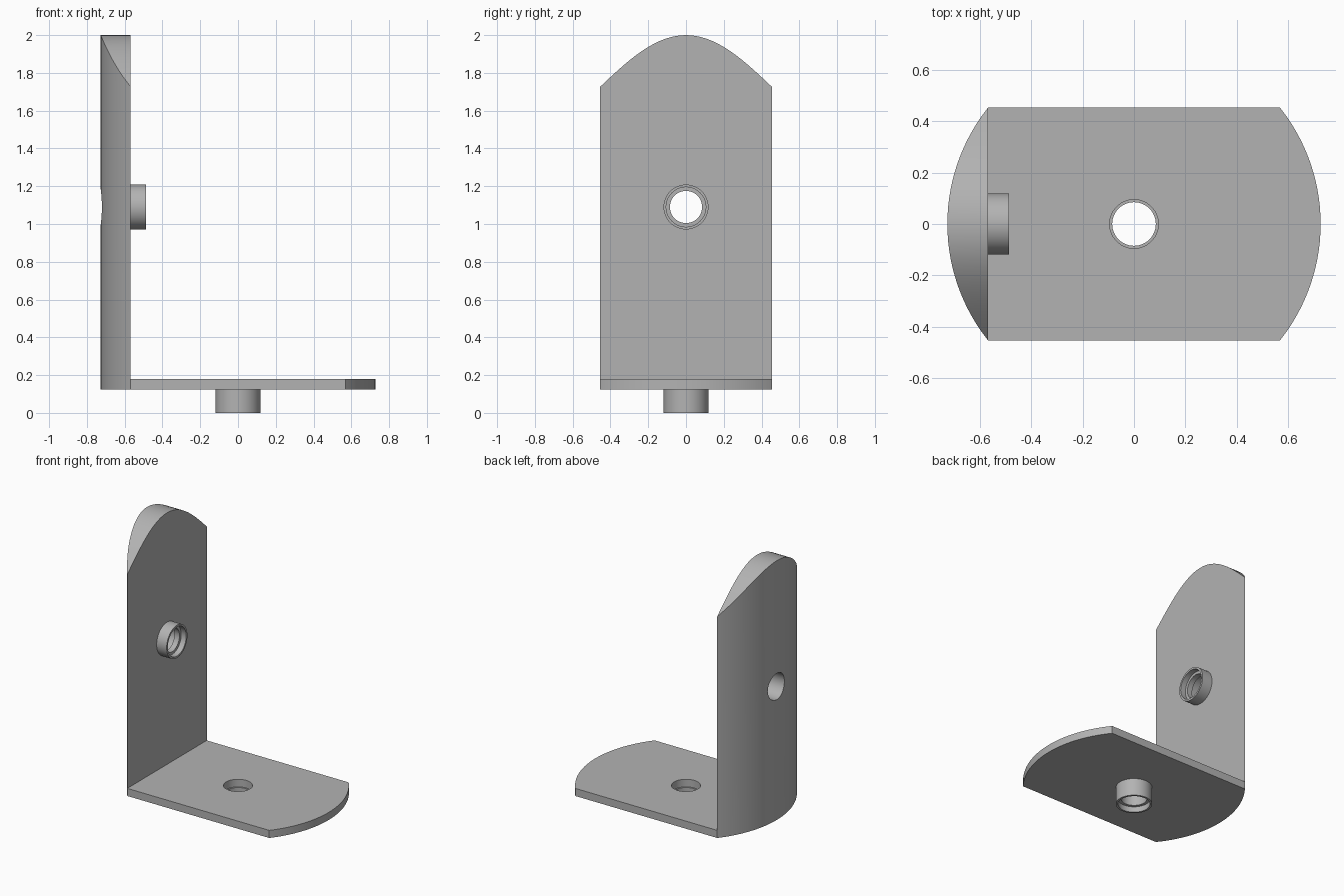
import bpy, bmesh, math
from mathutils import Matrix, Vector

R, HALF = 0.727, 0.454            # round body radius, half width
FLAT = math.sqrt(R * R - HALF * HALF)
BASE_Z, FLOOR_Z, SHOULDER, TOP = 0.125, 0.18, 1.727, 2.0
BOSS_Z = 1.09
N = 40
YS = [HALF * math.sin(math.pi / 2 * (2 * i / N - 1)) for i in range(N + 1)]

cube = bpy.data.objects.get("Cube")
if cube:
    bpy.data.objects.remove(cube)

metal = bpy.data.materials.new("plain grey")
metal.use_nodes = True
grey = (0.45, 0.45, 0.45, 1)
metal.diffuse_color = grey
metal.node_tree.nodes["Principled BSDF"].inputs["Base Color"].default_value = grey


def make(name, bm):
    bmesh.ops.recalc_face_normals(bm, faces=bm.faces)
    me = bpy.data.meshes.new(name)
    bm.to_mesh(me)
    bm.free()
    me.materials.append(metal)
    ob = bpy.data.objects.new(name, me)
    bpy.context.collection.objects.link(ob)
    return ob


def smooth(ob):
    bpy.ops.object.select_all(action='DESELECT')
    ob.select_set(True)
    bpy.context.view_layer.objects.active = ob
    bpy.ops.object.shade_smooth_by_angle(angle=math.radians(30))


def drill(ob, radius, matrix):
    # round hole along the local z of the matrix
    bm = bmesh.new()
    bmesh.ops.create_cone(bm, cap_ends=True, segments=48, radius1=radius,
                          radius2=radius, depth=0.6, matrix=matrix)
    cutter = make(ob.name + "_hole_cutter", bm)
    mod = ob.modifiers.new("hole", 'BOOLEAN')
    mod.operation, mod.solver, mod.object = 'DIFFERENCE', 'EXACT', cutter
    bpy.context.view_layer.objects.active = ob
    ob.select_set(True)
    bpy.ops.object.modifier_apply(modifier=mod.name)
    bpy.data.objects.remove(cutter)


def collar(name, length, matrix):
    # lathed ring: wide bore at the mouth, narrow lip near the plate
    profile = [(0.119, 0), (0.119, length), (0.105, length),
               (0.105, length - 0.04), (0.085, length - 0.04), (0.085, 0)]
    bm = bmesh.new()
    verts = [bm.verts.new((r, 0, z)) for r, z in profile]
    edges = [bm.edges.new((verts[i - 1], verts[i])) for i in range(len(verts))]
    bmesh.ops.spin(bm, geom=verts + edges, axis=(0, 0, 1), cent=(0, 0, 0),
                   angle=math.tau, steps=48)
    bmesh.ops.remove_doubles(bm, verts=bm.verts, dist=0.0001)
    bm.transform(matrix)
    smooth(make(name, bm))


# Floor plate with a rounded free end
bm = bmesh.new()
outline = [(-FLAT, HALF), (-FLAT, -HALF)] + [(math.sqrt(R * R - y * y), y) for y in YS]
face = bm.faces.new([bm.verts.new((x, y, BASE_Z)) for x, y in outline])
ext = bmesh.ops.extrude_face_region(bm, geom=[face])
bmesh.ops.translate(bm, vec=(0, 0, FLOOR_Z - BASE_Z),
                    verts=[g for g in ext["geom"] if isinstance(g, bmesh.types.BMVert)])
floor = make("floor_plate", bm)
drill(floor, 0.095, Matrix.Translation((0, 0, BASE_Z)))
smooth(floor)

# Upright: flat inner face, round back, arched top
bm = bmesh.new()
slices = []
for i, y in enumerate(YS):
    x = -FLAT if i in (0, N) else -math.sqrt(R * R - y * y)
    z = SHOULDER + (TOP - SHOULDER) * math.cos(math.pi / 2 * y / HALF)
    slices.append([bm.verts.new(p) for p in
                   ((-FLAT, y, BASE_Z), (-FLAT, y, z), (x, y, z), (x, y, BASE_Z))])
for a, b in zip(slices, slices[1:]):
    for k in range(4):
        j = (k + 1) % 4
        bm.faces.new((a[k], a[j], b[j], b[k]))
bmesh.ops.remove_doubles(bm, verts=bm.verts, dist=0.0001)
upright = make("upright", bm)
turn = Matrix.Rotation(math.pi / 2, 4, 'Y')
drill(upright, 0.095, Matrix.Translation((-0.65, 0, BOSS_Z)) @ turn)
smooth(upright)

# Collars around both holes
collar("floor_collar", BASE_Z, Matrix.Translation((0, 0, BASE_Z)) @ Matrix.Rotation(math.pi, 4, 'X'))
collar("upright_collar", 0.08, Matrix.Translation((-FLAT, 0, BOSS_Z)) @ turn)
